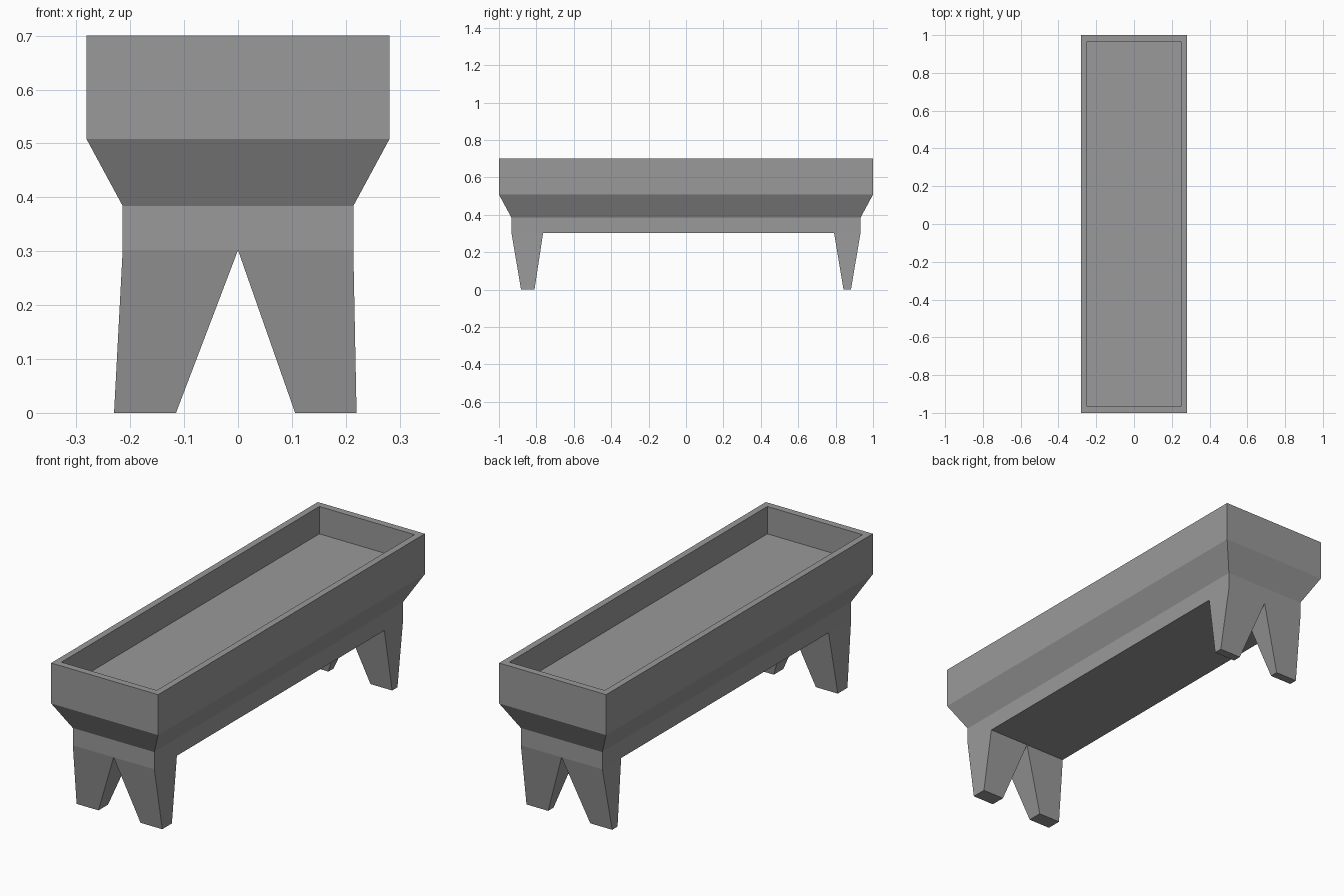
import bpy, bmesh

if "Cube" in bpy.data.objects:
    bpy.data.objects.remove(bpy.data.objects["Cube"])

# Dark grey for the whole trough
grey = bpy.data.materials.new("dark_grey")
grey.diffuse_color = (0.32, 0.32, 0.32, 1)
grey.use_nodes = True
grey.node_tree.nodes["Principled BSDF"].inputs["Base Color"].default_value = grey.diffuse_color


def loft(name, rings, cap_start=False, cap_end=False):
    """Skin rectangular rings (x0, x1, y0, y1, z) into a flat-faced mesh."""
    bm = bmesh.new()
    loops = [[bm.verts.new(p) for p in
              ((x0, y0, z), (x1, y0, z), (x1, y1, z), (x0, y1, z))]
             for x0, x1, y0, y1, z in rings]
    for a, b in zip(loops, loops[1:]):
        for i in range(4):
            j = (i + 1) % 4
            bm.faces.new((a[i], b[i], b[j], a[j]))
    if cap_start:
        bm.faces.new(loops[0])
    if cap_end:
        bm.faces.new(reversed(loops[-1]))
    mesh = bpy.data.meshes.new(name)
    bm.to_mesh(mesh)
    bm.free()
    mesh.materials.append(grey)
    obj = bpy.data.objects.new(name, mesh)
    bpy.context.collection.objects.link(obj)
    return obj


HIP = 0.302     # height where the legs meet the body
W = 0.214       # half width of the lower body

# Trough body: inner floor, up the walls, over the rim, down the outside
loft("trough_body", [
    (-0.25, 0.25, -0.967, 0.967, 0.57),
    (-0.25, 0.25, -0.967, 0.967, 0.70),
    (-0.281, 0.281, -1.0, 1.0, 0.70),
    (-0.281, 0.281, -1.0, 1.0, 0.508),
    (-W, W, -0.933, 0.933, 0.384),
    (-W, W, -0.933, 0.933, HIP),
], cap_start=True)

# Leg pairs: y span at the hip and at the foot
for end, top_y, foot_y in (("front", (-0.933, -0.764), (-0.882, -0.81)),
                           ("back", (0.792, 0.933), (0.842, 0.882))):
    for side, top_x, foot_x in (("left", (-W, 0), (-0.23, -0.115)),
                                ("right", (0, W), (0.106, 0.22))):
        loft(f"{end}_{side}_leg",
             [(*top_x, *top_y, HIP), (*foot_x, *foot_y, 0)], cap_end=True)

# Underside panel between the leg pairs
loft("underside", [(-W, W, -0.764, 0.792, HIP)], cap_end=True)
